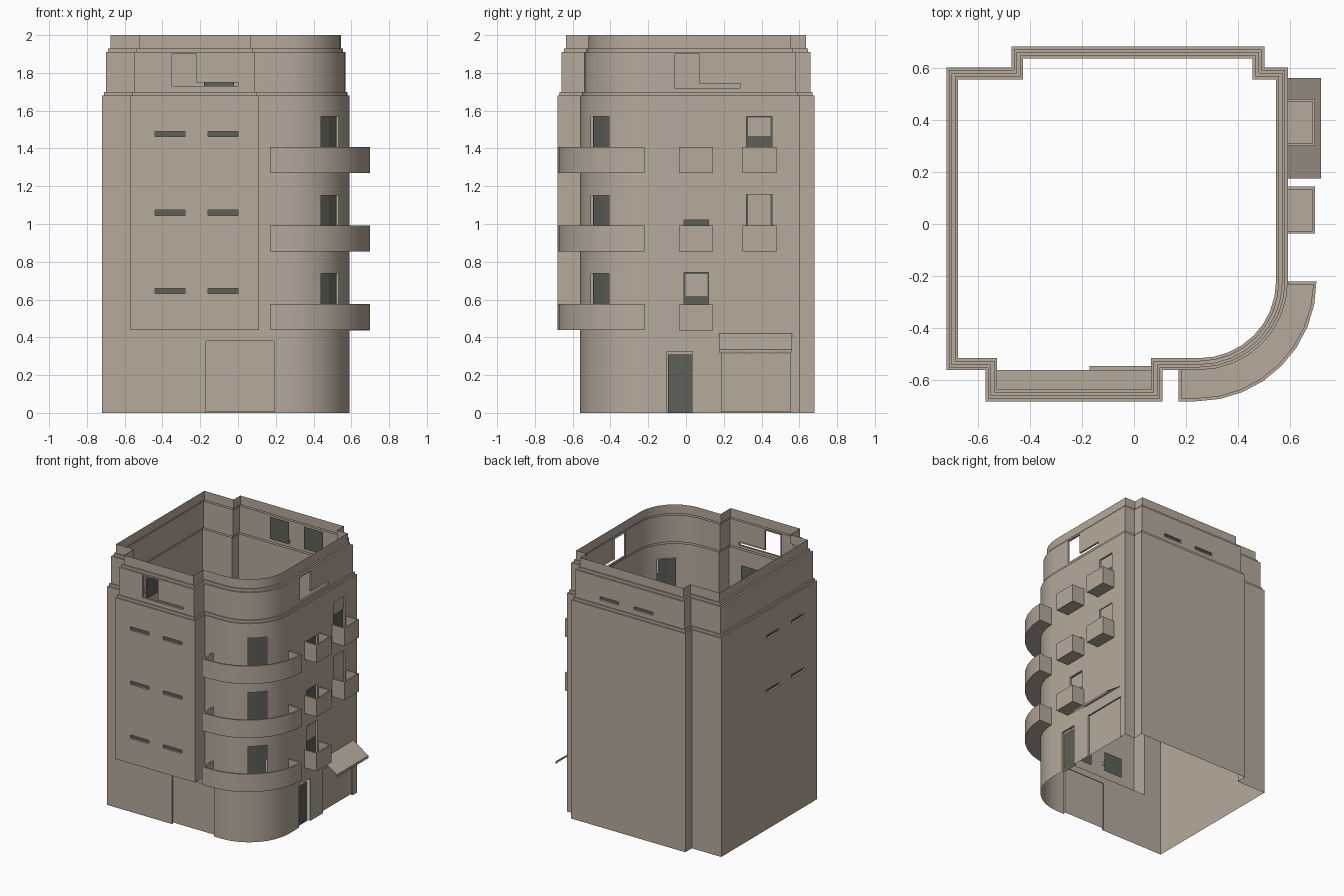
import bpy, bmesh, math
from mathutils import Vector

if "Cube" in bpy.data.objects:
    bpy.data.objects.remove(bpy.data.objects["Cube"])


def material(name, rgb):
    m = bpy.data.materials.new(name)
    m.diffuse_color = (*rgb, 1)
    m.use_nodes = True
    m.node_tree.nodes["Principled BSDF"].inputs["Base Color"].default_value = m.diffuse_color
    return m


PLASTER = material("warm_grey_plaster", (0.47, 0.40, 0.33))
GLASS = material("dark_glass", (0.11, 0.115, 0.095))


def finish(name, bm, mat):
    bmesh.ops.remove_doubles(bm, verts=bm.verts, dist=0.0002)
    me = bpy.data.meshes.new(name)
    bm.to_mesh(me)
    bm.free()
    me.materials.append(mat)
    ob = bpy.data.objects.new(name, me)
    bpy.context.collection.objects.link(ob)
    return ob


def face(bm, pts):
    return bm.faces.new([bm.verts.new(p) for p in pts])


def arc(cx, cy, r, a0, a1, n):
    angs = [math.radians(a0 + (a1 - a0) * i / n) for i in range(n + 1)]
    return [(cx + r * math.cos(a), cy + r * math.sin(a)) for a in angs]


def inset(path, d):
    """Mitred inward offset of a closed counter-clockwise outline."""
    out = []
    for i, p in enumerate(path):
        p = Vector(p)
        d0 = (p - Vector(path[i - 1])).normalized()
        d1 = (Vector(path[(i + 1) % len(path)]) - p).normalized()
        n0, n1 = Vector((-d0.y, d0.x)), Vector((-d1.y, d1.x))
        out.append(tuple(p + (n0 + n1) * d / (1 + n0.dot(n1))))
    return out


def on_wall(a, b, depth=0.0):
    """Return a mapper from (axis coordinate, z) to a point on wall a-b."""
    a, b = Vector(a), Vector(b)
    d = (b - a).normalized()
    n = Vector((-d.y, d.x)) * depth
    k = 0 if abs(d.x) > abs(d.y) else 1

    def at(u, z):
        p = a + d * ((u - a[k]) / d[k])
        return (p.x + n.x, p.y + n.y, z)
    return at, a[k], b[k]


def walls(bm, path, z0, z1, holes, reveal=0.015):
    """Skin along a closed outline; holes = {edge: [(u0, u1, z0, z1), ...]}."""
    zs = sorted({z0, z1, *[z for hs in holes.values() for h in hs for z in h[2:]]})
    for i, a in enumerate(path):
        b = path[(i + 1) % len(path)]
        at, ua, ub = on_wall(a, b)
        deep = on_wall(a, b, reveal)[0]
        hs = [(ua if h[0] is None else h[0], ub if h[1] is None else h[1], h[2], h[3])
              for h in holes.get(i, [])]
        us = sorted({ua, ub, *[u for h in hs for u in h[:2]]}, reverse=ub < ua)

        def is_hole(c, r):
            if not (0 <= c < len(us) - 1 and 0 <= r < len(zs) - 1):
                return True
            u, z = (us[c] + us[c + 1]) / 2, (zs[r] + zs[r + 1]) / 2
            return any(min(h[:2]) < u < max(h[:2]) and h[2] < z < h[3] for h in hs)

        for c in range(len(us) - 1):
            for r in range(len(zs) - 1):
                q = [(us[c], zs[r]), (us[c + 1], zs[r]),
                     (us[c + 1], zs[r + 1]), (us[c], zs[r + 1])]
                if not is_hole(c, r):
                    face(bm, [at(*p) for p in q])
                    continue
                for j, (dc, dr) in enumerate([(0, -1), (1, 0), (0, 1), (-1, 0)]):
                    if not is_hole(c + dc, r + dr):
                        p, s = q[j], q[(j + 1) % 4]
                        face(bm, [at(*p), at(*s), deep(*s), deep(*p)])


def plate(bm, path, edge, rect, depth):
    at, ua, ub = on_wall(path[edge], path[(edge + 1) % len(path)], depth)
    u0, u1 = (ua, ub) if rect[0] is None else sorted(rect[:2], reverse=ub < ua)
    face(bm, [at(u0, rect[2]), at(u1, rect[2]), at(u1, rect[3]), at(u0, rect[3])])


def ledge(bm, p, q, z):
    for i in range(len(p)):
        j = (i + 1) % len(p)
        face(bm, [(*p[i], z), (*p[j], z), (*q[j], z), (*q[i], z)])


def prism(bm, pts, z0, z1):
    f = face(bm, [(*p, z0) for p in pts])
    r = bmesh.ops.extrude_face_region(bm, geom=[f])
    for v in r["geom"]:
        if isinstance(v, bmesh.types.BMVert):
            v.co.z = z1
    bmesh.ops.recalc_face_normals(bm, faces=bm.faces)


# Footprints: ground floor, and upper floors with the front bay
CORNER = arc(0.25, -0.22, 0.34, -90, 0, 8)
REAR = [(0.59, 0.6), (0.5, 0.6), (0.5, 0.68), (-0.47, 0.68), (-0.47, 0.6), (-0.72, 0.6)]
GROUND = [(-0.72, -0.56)] + CORNER + REAR
UPPER = [(-0.72, -0.56), (-0.57, -0.56), (-0.57, -0.68), (0.11, -0.68),
         (0.11, -0.56)] + CORNER + REAR
ATTIC = inset(UPPER, 0.02)
G_FRONT, G_RIGHT = 0, 9
BAY, DOOR_A, DOOR_B, RIGHT, BACK, LEFT = 2, 8, 9, 13, 16, 19

# Openings, with the glass and blinds behind them
glass, blinds = bmesh.new(), bmesh.new()
holes = {e: [] for e in (BAY, DOOR_A, DOOR_B, RIGHT, LEFT)}
for row, z in enumerate((0.645, 1.06, 1.477)):
    slots = [(BAY, -0.44, -0.28), (BAY, -0.16, 0.0)]
    if row:
        slots += [(LEFT, -0.11, 0.05), (LEFT, -0.41, -0.25)]
    for e, u0, u1 in slots:
        holes[e].append((u0, u1, z - 0.014, z + 0.014))
        plate(glass, UPPER, e, (u0, u1, z - 0.065, z + 0.09), 0.015)
    for e in (DOOR_A, DOOR_B):
        holes[e].append((None, None, z - 0.19, z + 0.092))
        plate(glass, UPPER, e, (None, None, z - 0.19, z + 0.092), 0.015)
# small balcony doors: y range, z range, blind bottom, blind top
for y0, y1, z0, z1, b0, b1 in ((-0.01, 0.12, 0.455, 0.742, 0.62, 0.734),
                               (-0.01, 0.12, 0.87, 1.02, 0, 0),
                               (-0.01, 0.12, 1.285, 1.40, 0, 0),
                               (0.32, 0.455, 0.87, 1.155, 0.87, 1.155),
                               (0.32, 0.455, 1.285, 1.57, 1.467, 1.565)):
    holes[RIGHT].append((y0, y1, z0, z1))
    plate(glass, UPPER, RIGHT, (y0, y1, z0, max(z1, z0 + 0.285)), 0.015)
    if b1:
        plate(blinds, UPPER, RIGHT, (y0 + 0.007, y1 - 0.007, b0, b1), 0.008)

attic_holes = {BAY: [(-0.35, -0.22, 1.73, 1.9), (-0.22, 0.0, 1.73, 1.748)],
               RIGHT: [(-0.06, 0.07, 1.72, 1.9), (0.07, 0.285, 1.72, 1.745)],
               BACK: []}
for x in (0.11, -0.18):
    attic_holes[BACK].append((x, x + 0.16, 1.735, 1.76))
    plate(glass, ATTIC, BACK, (x, x + 0.16, 1.73, 1.9), 0.015)

ground_holes = {G_FRONT: [(-0.17, 0.19, 0, 0.38)],
                G_RIGHT: [(-0.1, 0.035, 0, 0.325), (0.19, 0.55, 0, 0.335)]}
plate(glass, GROUND, G_RIGHT, (-0.095, 0.03, 0, 0.308), 0.018)
finish("window_glass", glass, GLASS)
finish("roller_blinds", blinds, PLASTER)

# Ground floor doors
bm = bmesh.new()
plate(bm, GROUND, G_FRONT, (-0.17, 0.19, 0.008, 0.38), 0.012)
finish("garage_door", bm, PLASTER)
bm = bmesh.new()
plate(bm, GROUND, G_RIGHT, (0.19, 0.55, 0.008, 0.335), 0.012)
finish("shop_shutter", bm, PLASTER)

# Wall skins
bm = bmesh.new()
walls(bm, GROUND, 0, 0.44, ground_holes)
ground_walls = finish("ground_floor_walls", bm, PLASTER)
bm = bmesh.new()
walls(bm, UPPER, 0.44, 1.68, holes)
face(bm, [(-0.57, -0.56, 0.44), (0.11, -0.56, 0.44), (0.11, -0.68, 0.44), (-0.57, -0.68, 0.44)])
upper_walls = finish("upper_floor_walls", bm, PLASTER)

# Stepped attic storey and parapet
bm = bmesh.new()
steps = [(0, 1.68, 1.68), (0.01, 1.68, 1.70), (0.02, 1.70, 1.91),
         (0.033, 1.91, 1.93), (0.045, 1.93, 2.0)]
for (d0, _, _), (d1, z0, z1) in zip(steps, steps[1:]):
    ledge(bm, inset(UPPER, d0), inset(UPPER, d1), z0)
    walls(bm, inset(UPPER, d1), z0, z1, attic_holes if d1 == 0.02 else {})
attic = finish("stepped_attic_walls", bm, PLASTER)

# Rounded corner balconies
smooth = [ground_walls, upper_walls, attic]
outer = [(0.17, -0.56), (0.17, -0.68)] + arc(0.24, -0.22, 0.46, -90, 0, 8)
inner = [(0.182, -0.56), (0.182, -0.668)] + arc(0.24, -0.22, 0.448, -90, -1.5, 8)
for i, z in enumerate((0.44, 0.855, 1.27)):
    bm = bmesh.new()
    prism(bm, outer + CORNER[::-1], z, z + 0.012)
    prism(bm, outer + [(0.59, -0.22), (0.59, -0.232)] + inner[::-1], z + 0.012, z + 0.137)
    smooth.append(finish(f"corner_balcony_{i + 1}", bm, PLASTER))

# Small box balconies on the right side
for i, (y, z) in enumerate(((-0.037, 0.437), (-0.037, 0.855), (-0.037, 1.27),
                            (0.3, 0.855), (0.3, 1.27))):
    bm = bmesh.new()
    x0, x1, w, t = 0.59, 0.695, y + 0.18, 0.01
    prism(bm, [(x0, y), (x1, y), (x1, w), (x0, w)], z, z + 0.012)
    prism(bm, [(x0, y), (x1, y), (x1, w), (x0, w), (x0, w - t), (x1 - t, w - t),
               (x1 - t, y + t), (x0, y + t)], z + 0.012, z + 0.137)
    finish(f"box_balcony_{i + 1}", bm, PLASTER)

# Sloped shop awning with a scalloped edge
bm = bmesh.new()
y0, y1, n = 0.175, 0.56, 24
face(bm, [(0.59, y0, 0.42), (0.717, y0, 0.335), (0.717, y1, 0.335), (0.59, y1, 0.42)])
for i in range(n):
    a, b = (y0 + (y1 - y0) * (i + k) / n for k in (0, 1))
    face(bm, [(0.717, a, 0.335), (0.717, a, 0.322), (0.717, (a + b) / 2, 0.312),
              (0.717, b, 0.322), (0.717, b, 0.335)])
finish("shop_awning", bm, PLASTER)

# Smooth the rounded corner, keep real edges sharp
bpy.ops.object.select_all(action='DESELECT')
for ob in smooth:
    ob.select_set(True)
bpy.context.view_layer.objects.active = smooth[0]
bpy.ops.object.shade_smooth_by_angle(angle=math.radians(30))
